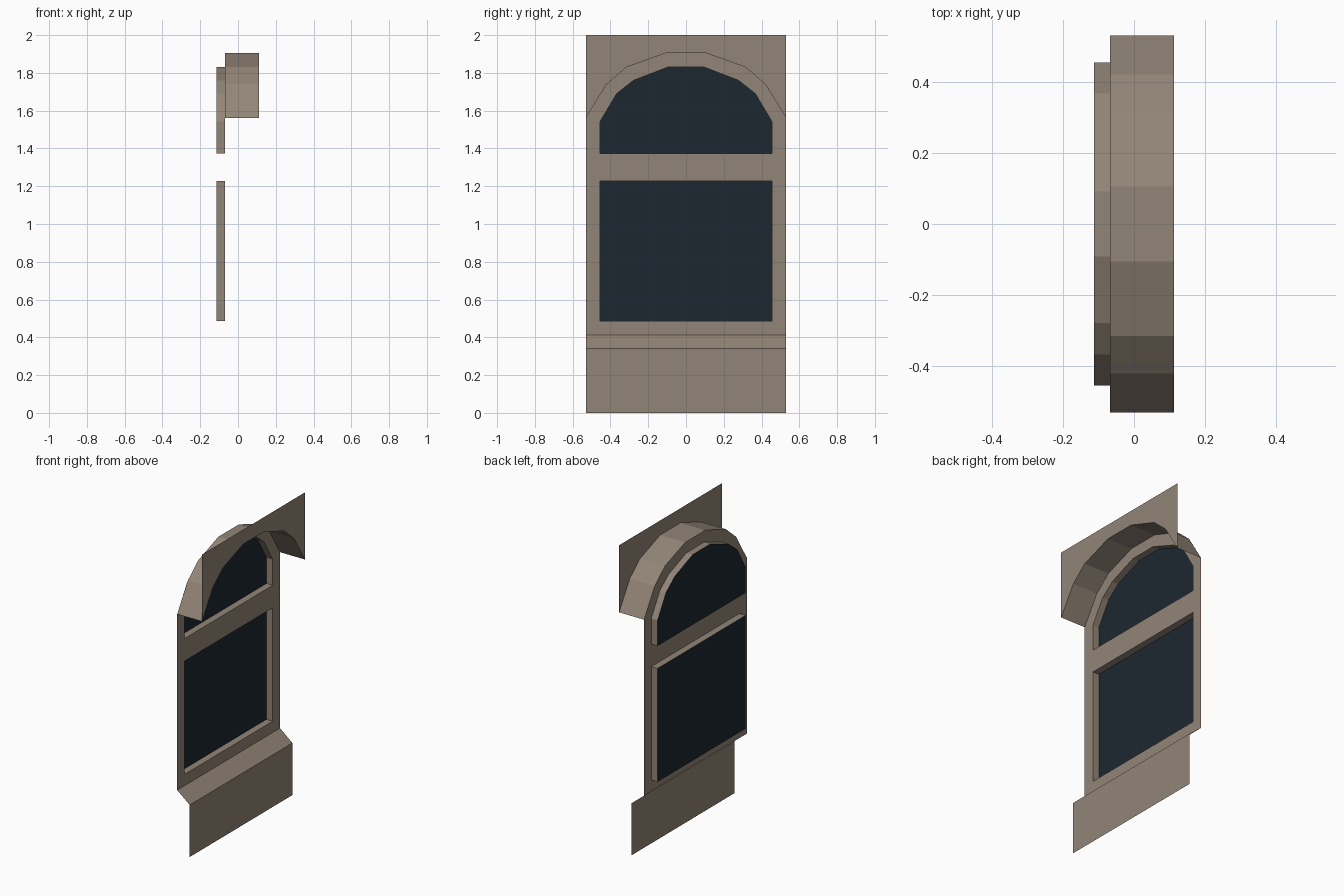
import bpy

if "Cube" in bpy.data.objects:
    bpy.data.objects.remove(bpy.data.objects["Cube"])

# depth planes: upper wall, lower wall, window frame, glass
X_TOP, X_LOW, X_FRAME, X_GLASS = 0.112, 0.022, -0.068, -0.113
W, WI = 0.53, 0.455                     # half widths of wall and opening
Z_SILL, Z_FRAME = 0.34, 0.413           # sloping sill
Z_A, Z_B, Z_C = 0.487, 1.227, 1.374     # rail edges


def material(name, color):
    m = bpy.data.materials.new(name)
    m.diffuse_color = (*color, 1)
    m.use_nodes = True
    m.node_tree.nodes["Principled BSDF"].inputs["Base Color"].default_value = m.diffuse_color
    return m


stone = material("stone", (0.29, 0.235, 0.185))
dark_glass = material("dark_glass", (0.012, 0.02, 0.03))


def mirrored(half):
    """Left half of an arch -> full arch, left to right."""
    return half + [(-y, z) for y, z in reversed(half)]


def at(x, pts):
    return [(x, y, z) for y, z in pts]


def make(name, verts, faces, mat):
    me = bpy.data.meshes.new(name)
    me.from_pydata(verts, [], faces)
    me.materials.append(mat)
    ob = bpy.data.objects.new(name, me)
    bpy.context.collection.objects.link(ob)
    return ob


def strip(name, a, b, closed=False):
    """Band of quads between two equally long point rows."""
    n = len(a)
    faces = [(i, n + i, n + (i + 1) % n, (i + 1) % n)
             for i in range(n if closed else n - 1)]
    return make(name, a + b, faces, stone)


def panel(name, x0, z0, x1, z1, w):
    """Full-width quad from (x0, z0) up to (x1, z1)."""
    return strip(name, [(x0, -w, z0), (x1, -w, z1)], [(x0, w, z0), (x1, w, z1)])


outer = mirrored([(-W, 1.562), (-0.42, 1.74), (-0.315, 1.83), (-0.106, 1.905)])
inner = mirrored([(-WI, 1.542), (-0.367, 1.69), (-0.279, 1.76), (-0.092, 1.832)])

# wall pieces and sloping sill
panel("lower_wall", X_LOW, 0, X_LOW, Z_SILL, W)
panel("sill", X_LOW, Z_SILL, X_FRAME, Z_FRAME, W)
strip("upper_wall", at(X_TOP, [(y, 2.0) for y, z in outer]), at(X_TOP, outer))
strip("arch_soffit", at(X_TOP, outer), at(X_FRAME, outer))

# frame: stiles running into the arch, plus two rails
heights = [Z_FRAME, Z_A, Z_B, Z_C]


def frame_path(w, arch):
    return ([(-w, z) for z in heights] + arch +
            [(w, z) for z in reversed(heights)])


strip("window_frame", at(X_FRAME, frame_path(W, outer)),
      at(X_FRAME, frame_path(WI, inner)))
panel("bottom_rail", X_FRAME, Z_FRAME, X_FRAME, Z_A, WI)
panel("middle_rail", X_FRAME, Z_B, X_FRAME, Z_C, WI)

# recessed panes: reveal around the edge and glass behind
panes = {
    "lower": [(-WI, Z_A), (-WI, Z_B), (WI, Z_B), (WI, Z_A)],
    "arched": [(-WI, Z_C)] + inner + [(WI, Z_C)],
}
for name, loop in panes.items():
    strip(name + "_reveal", at(X_FRAME, loop), at(X_GLASS, loop), closed=True)
    make(name + "_glass", at(X_GLASS, loop),
         [tuple(reversed(range(len(loop))))], dark_glass)
